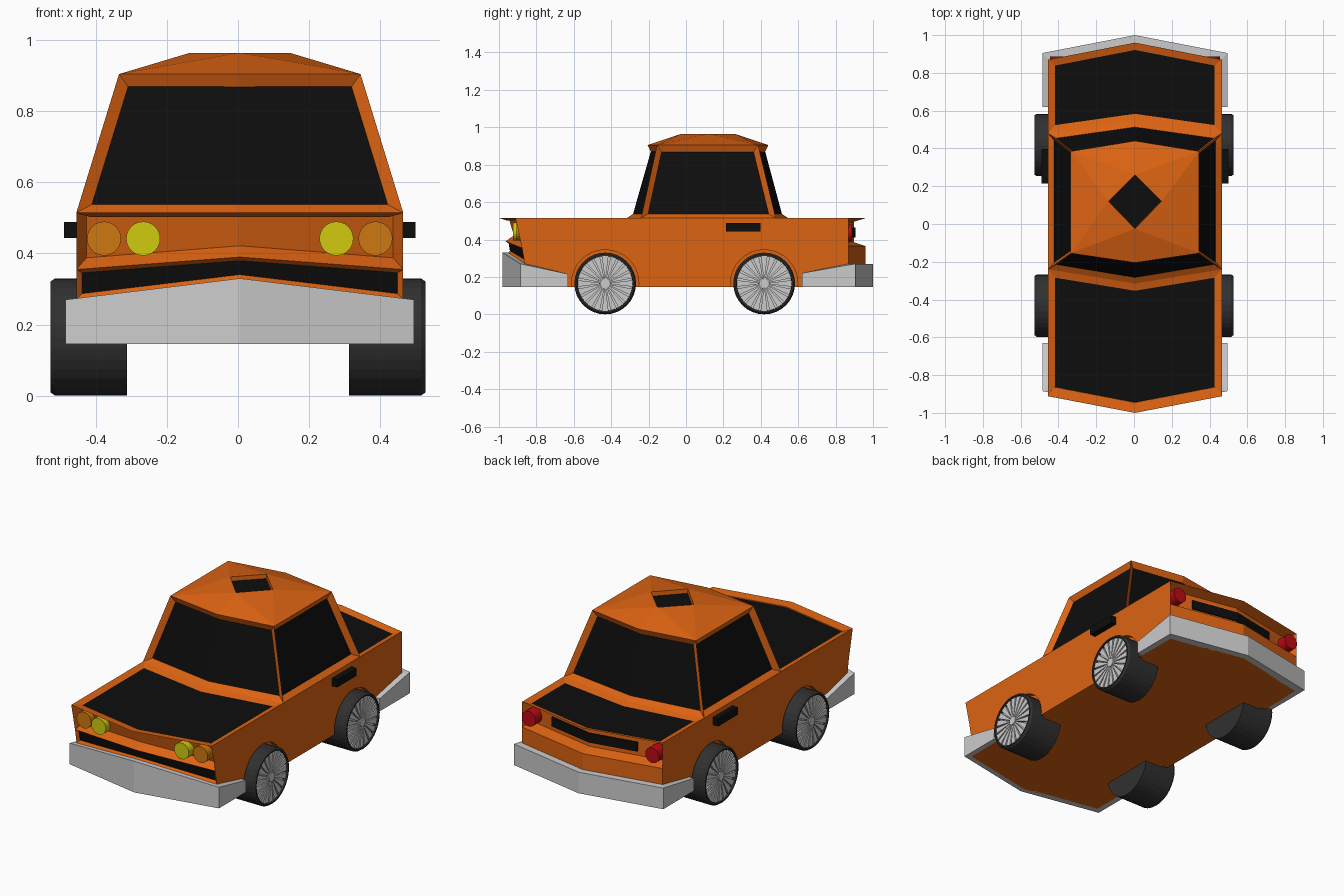
import bpy, bmesh
from math import sin, cos, pi

if "Cube" in bpy.data.objects:
    bpy.data.objects.remove(bpy.data.objects["Cube"])

X0 = 0.005  # slight sideways offset of the bodywork


def material(name, rgb):
    m = bpy.data.materials.new(name)
    m.diffuse_color = (*rgb, 1)
    m.use_nodes = True
    m.node_tree.nodes["Principled BSDF"].inputs["Base Color"].default_value = m.diffuse_color
    return m


ORANGE = material("orange_paint", (0.72, 0.125, 0.006))
BLACK = material("black", (0.004, 0.004, 0.004))
RUBBER = material("rubber", (0.03, 0.03, 0.03))
YELLOW = material("yellow_lamp", (0.65, 0.60, 0.005))
AMBER = material("amber_lamp", (0.62, 0.19, 0.005))
RED = material("red_lamp", (0.5, 0.003, 0.006))


def finish(bm, name, mats=(), x=X0):
    mesh = bpy.data.meshes.new(name)
    bm.to_mesh(mesh)
    bm.free()
    for m in mats:
        mesh.materials.append(m)
    ob = bpy.data.objects.new(name, mesh)
    ob.location.x = x
    bpy.context.collection.objects.link(ob)
    return ob


def recalc(bm):
    bmesh.ops.recalc_face_normals(bm, faces=bm.faces[:])
    bm.normal_update()


def recess(bm, faces, width, depth, mat=1):
    """Inset a group of faces and push it inwards."""
    bmesh.ops.inset_region(bm, faces=faces, thickness=width, depth=-depth,
                           use_boundary=True, use_even_offset=True)
    for f in faces:
        f.material_index = mat
    bm.normal_update()


def lathe(bm, profile, axis="X", at=(0, 0, 0), n=32):
    """Revolve (position along axis, radius) points; radius 0 closes the end."""
    rings = []
    for p, r in profile:
        ring = []
        for i in range(n if r else 1):
            u, v = r * cos(2 * pi * i / n), r * sin(2 * pi * i / n)
            co = (p, u, v) if axis == "X" else (u, p, v)
            ring.append(bm.verts.new([a + b for a, b in zip(co, at)]))
        rings.append(ring)
    for a, b in zip(rings, rings[1:]):
        for i in range(n):
            quad = [a[i % len(a)], a[(i + 1) % n % len(a)],
                    b[(i + 1) % n % len(b)], b[i % len(b)]]
            bm.faces.new(list(dict.fromkeys(quad)))


def box(bm, lo, hi):
    v = bmesh.ops.create_cube(bm, size=1)["verts"]
    for w in v:
        w.co = [l + (c + 0.5) * (h - l) for l, c, h in zip(lo, w.co, hi)]


def ribbon(bm, sections):
    """Skin a chain of closed cross-sections and cap both ends."""
    rows = [[bm.verts.new(p) for p in s] for s in sections]
    n = len(rows[0])
    for a, b in zip(rows, rows[1:]):
        for i in range(n):
            bm.faces.new((a[i], a[(i + 1) % n], b[(i + 1) % n], b[i]))
    bm.faces.new(rows[0])
    bm.faces.new(rows[-1])
    recalc(bm)


# Lower body: chevron rows (edge y, edge z, centre y, centre z) around the side profile
rows = [(-.912, .515, -1.0, .515), (-.877, .355, -.965, .39), (-.862, .27, -.955, .325),
        (-.86, .145, -.95, .145), (.87, .145, .96, .145), (.87, .365, .96, .365),
        (.87, .515, .96, .515), (.48, .515, .545, .515), (-.24, .515, -.315, .515)]
bm = bmesh.new()
grid = [[bm.verts.new(p) for p in ((-.46, ey, ez), (0, cy, cz), (.46, ey, ez))]
        for ey, ez, cy, cz in rows]
strips = []
for i, a in enumerate(grid):
    b = grid[(i + 1) % len(grid)]
    strips.append([bm.faces.new((a[k], a[k + 1], b[k + 1], b[k])) for k in (0, 1)])
bm.faces.new([r[0] for r in grid])
bm.faces.new([r[2] for r in grid])
recalc(bm)
recess(bm, strips[0], .02, .05, 0)    # headlamp panel
recess(bm, strips[1], .013, .015)     # grille
recess(bm, strips[5], .02, .06, 0)    # tail panel
recess(bm, strips[6], .038, .012)     # boot lid
recess(bm, strips[8], .038, .012)     # bonnet
body = finish(bm, "body", (ORANGE, BLACK))

# Shallow wheel arches cut into the body sides
WHEELS = [(s, y) for s in (-1, 1) for y in (-.432, .418)]
bm = bmesh.new()
for s, y in WHEELS:
    lathe(bm, [(s * .43, 0), (s * .43, .18), (s * .6, .18), (s * .6, 0)], at=(0, y, .165))
recalc(bm)
cutter = finish(bm, "arch_cutter", (ORANGE,))
cutter.hide_render = True
mod = body.modifiers.new("arches", "BOOLEAN")
mod.operation, mod.object, mod.solver = "DIFFERENCE", cutter, "EXACT"
bpy.context.view_layer.objects.active = body
bpy.ops.object.modifier_apply(modifier=mod.name)
bpy.data.objects.remove(cutter)

# Cabin with recessed windows and a faceted roof around a diamond sunroof
bm = bmesh.new()


def ring(x, yf, yfc, yr, yrc, z):
    pts = ((-x, yf), (0, yfc), (x, yf), (x, yr), (0, yrc), (-x, yr))
    return [bm.verts.new((px, py, z)) for px, py in pts]


low = ring(.46, -.24, -.315, .48, .545, .515)
top = ring(.34, -.155, -.205, .385, .44, .905)
mid_r, mid_l = (bm.verts.new((x, .12, .905)) for x in (.34, -.34))
df, dr, db, dl = (bm.verts.new((x, y, .965))
                  for x, y in ((0, -.025), (.14, .12), (0, .26), (-.14, .12)))
wall = lambda i: bm.faces.new((low[i], low[i + 1], top[i + 1], top[i]))
front, rear = [wall(0), wall(1)], [wall(3), wall(4)]
right = [bm.faces.new((low[2], low[3], top[3], mid_r, top[2]))]
left = [bm.faces.new((low[5], low[0], top[0], mid_l, top[5]))]
for corner, centre, mid, d_end, d_side in (
        (top[0], top[1], mid_l, df, dl), (top[2], top[1], mid_r, df, dr),
        (top[3], top[4], mid_r, db, dr), (top[5], top[4], mid_l, db, dl)):
    bm.faces.new((centre, corner, d_end))
    bm.faces.new((corner, d_side, d_end))
    bm.faces.new((corner, mid, d_side))
sunroof = [bm.faces.new((df, dr, db, dl))]
recalc(bm)
if sunroof[0].normal.z < 0:
    bmesh.ops.reverse_faces(bm, faces=bm.faces[:])
    bm.normal_update()
for window in (front, rear, right, left):
    recess(bm, window, .03, .025)
recess(bm, sunroof, .002, .025)
finish(bm, "cabin", (ORANGE, BLACK))

# Wrap-around bumpers: half path (x outer, y outer, x inner, y inner, top z)
for name, half in (
        ("front_bumper", [(.49, -.63, .455, -.63, .215), (.49, -.885, .455, -.855, .27),
                          (0, -.98, 0, -.94, .33)]),
        ("rear_bumper", [(.49, .62, .455, .62, .22), (.49, .905, .455, .865, .27),
                         (0, 1.0, 0, .95, .27)])):
    path = half + [(-a, b, -c, d, e) for a, b, c, d, e in half[-2::-1]]
    bm = bmesh.new()
    ribbon(bm, [((xo, yo, .145), (xo, yo, z), (xi, yi, z), (xi, yi, .145))
                for xo, yo, xi, yi, z in path])
    finish(bm, name)

# Head, indicator and tail lamps
for name, x, y0, y1, z, r, mat in (
        ("headlamps", .272, -.86, -.925, .442, .048, YELLOW),
        ("indicators", .382, -.83, -.905, .442, .048, AMBER),
        ("tail_lamps", .405, .80, .888, .435, .045, RED)):
    bm = bmesh.new()
    for s in (-1, 1):
        lathe(bm, [(y0, 0), (y0, r), (y1, r), (y1, 0)], "Y", (s * x, 0, z), 24)
    recalc(bm)
    finish(bm, name, (mat,))

# Black strip in the tail panel
bm = bmesh.new()
ribbon(bm, [((x, y - .04, .41), (x, y, .41), (x, y, .465), (x, y - .04, .465))
            for x, y in ((-.28, .852), (0, .906), (.28, .852))])
finish(bm, "tail_strip", (BLACK,))

# Door handles
bm = bmesh.new()
for s in (-1, 1):
    box(bm, (s * .475 - .02, .215, .443), (s * .475 + .02, .398, .488))
finish(bm, "door_handles", (BLACK,))

# Wheels: wide tyre plus a spoked rim with a hub
SPOKES = 20
for s, y in WHEELS:
    name = ("right_" if s > 0 else "left_") + ("front_" if y < 0 else "rear_")
    at = (0, y, .165)
    bm = bmesh.new()
    lathe(bm, [(s * p, r) for p, r in ((.312, 0), (.312, .165), (.515, .165), (.528, .156),
                                       (.528, .148), (.502, .146), (.502, 0))], at=at)
    recalc(bm)
    finish(bm, name + "tyre", (RUBBER,), 0)
    bm = bmesh.new()
    lathe(bm, [(s * .498, 0), (s * .498, .147), (s * .507, .147), (s * .507, 0)], at=at)
    lathe(bm, [(s * .50, 0), (s * .50, .026), (s * .526, .026), (s * .526, 0)], at=at, n=16)
    for k in range(SPOKES):
        a, w = 2 * pi * k / SPOKES, .75 * pi / SPOKES
        arc = [(r * cos(t), r * sin(t)) for r, t in
               ((.02, a - w), (.147, a - w), (.147, a + w), (.02, a + w))]
        lo, hi = ([bm.verts.new((s * p, y + u, .165 + v)) for u, v in arc]
                  for p in (.503, .52))
        bm.faces.new(hi)
        bm.faces.new(lo)
        for i in range(4):
            j = (i + 1) % 4
            bm.faces.new((lo[i], lo[j], hi[j], hi[i]))
    recalc(bm)
    finish(bm, name + "rim", (), 0)
